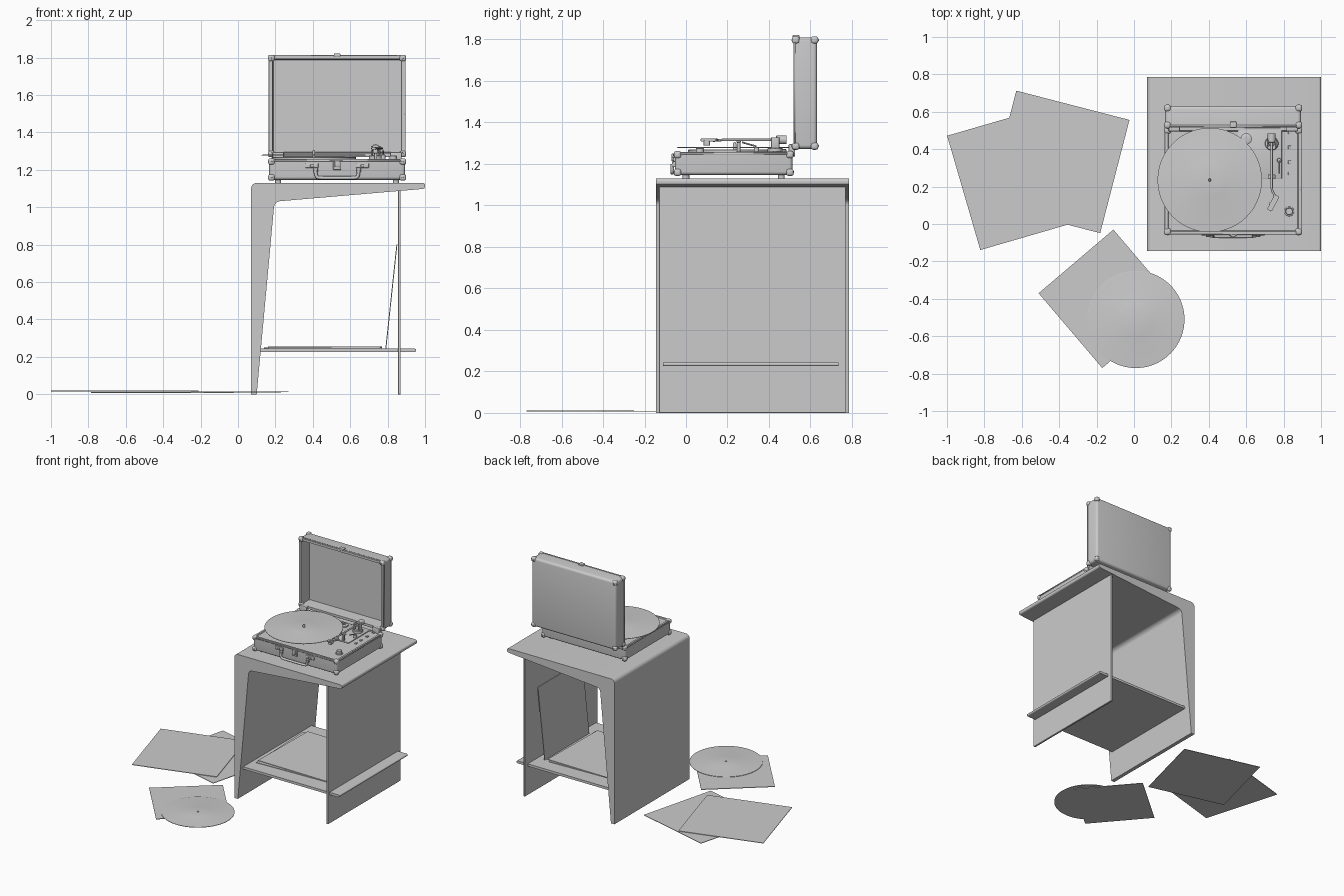
import bpy, bmesh, math
from mathutils import Matrix, Vector

if "Cube" in bpy.data.objects:
    bpy.data.objects.remove(bpy.data.objects["Cube"])

TOP = 1.13    # table top height
CX = 0.53     # centre of the player case in x


def finish(name, bm, angle=35):
    bmesh.ops.recalc_face_normals(bm, faces=bm.faces)
    me = bpy.data.meshes.new(name)
    bm.to_mesh(me)
    bm.free()
    ob = bpy.data.objects.new(name, me)
    bpy.context.collection.objects.link(ob)
    bpy.ops.object.select_all(action='DESELECT')
    ob.select_set(True)
    bpy.context.view_layer.objects.active = ob
    bpy.ops.object.shade_smooth_by_angle(angle=math.radians(angle))
    return ob


def cube(lo, hi):
    lo, hi = Vector(lo), Vector(hi)
    bm = bmesh.new()
    bmesh.ops.create_cube(bm, size=1)
    for v in bm.verts:
        v.co = (lo + hi) / 2 + v.co * (hi - lo)
    return bm


def box(name, lo, hi, r=0.0, seg=3):
    bm = cube(lo, hi)
    if r:
        bmesh.ops.bevel(bm, geom=bm.edges[:], offset=r, segments=seg, profile=0.5, affect='EDGES')
    return finish(name, bm)


def sheet(name, centre, size, rot, thick=0.004):
    s = size / 2
    bm = cube((-s, -s, -thick / 2), (s, s, thick / 2))
    bm.transform(Matrix.Translation(centre) @ Matrix.Rotation(math.radians(rot), 4, 'Z'))
    return finish(name, bm)


def lathe(name, profile, loc, axis='Z', steps=48):
    bm = bmesh.new()
    vs = [bm.verts.new((r, 0, z)) for r, z in profile]
    es = [bm.edges.new(p) for p in zip(vs, vs[1:])]
    bmesh.ops.spin(bm, geom=vs + es, cent=(0, 0, 0), axis=(0, 0, 1),
                   angle=2 * math.pi, steps=steps)
    bmesh.ops.remove_doubles(bm, verts=bm.verts, dist=1e-5)
    rot = {'Z': Matrix(), 'Y': Matrix.Rotation(math.pi / 2, 4, 'X'),
           'X': Matrix.Rotation(math.pi / 2, 4, 'Y')}[axis]
    bm.transform(Matrix.Translation(loc) @ rot)
    return finish(name, bm)


def cyl(name, r, h, loc, axis='Z', steps=32):
    b = min(r, h) * 0.15
    return lathe(name, [(0, 0), (r, 0), (r, h - b), (r - b, h), (0, h)], loc, axis, steps)


def tube(name, pts, r):
    cu = bpy.data.curves.new(name, 'CURVE')
    cu.dimensions, cu.bevel_depth, cu.bevel_resolution, cu.use_fill_caps = '3D', r, 4, True
    sp = cu.splines.new('NURBS')
    sp.points.add(len(pts) - 1)
    for p, co in zip(sp.points, pts):
        p.co = (*co, 1)
    sp.use_endpoint_u, sp.order_u = True, 3
    ob = bpy.data.objects.new(name, cu)
    bpy.context.collection.objects.link(ob)


def extrude(name, pts, y0, y1):
    # pts: (x, z, corner radius)
    loop = []
    for i, (x, z, r) in enumerate(pts):
        p = Vector((x, z))
        if not r:
            loop.append(p)
            continue
        a = Vector(pts[i - 1][:2]) - p
        b = Vector(pts[(i + 1) % len(pts)][:2]) - p
        t = r / math.tan(a.angle(b) / 2)
        a, b = p + a.normalized() * t, p + b.normalized() * t
        c = p + (a + b - 2 * p).normalized() * math.hypot(r, t)
        ang = [math.atan2(q.y - c.y, q.x - c.x) for q in (a, b)]
        d = (ang[1] - ang[0] + math.pi) % (2 * math.pi) - math.pi
        loop += [c + r * Vector((math.cos(ang[0] + d * k / 10), math.sin(ang[0] + d * k / 10)))
                 for k in range(11)]
    bm = bmesh.new()
    f = bm.faces.new([bm.verts.new((p.x, y0, p.y)) for p in loop])
    g = bmesh.ops.extrude_face_region(bm, geom=[f])['geom']
    bmesh.ops.translate(bm, verts=[v for v in g if isinstance(v, bmesh.types.BMVert)],
                        vec=(0, y1 - y0, 0))
    return finish(name, bm)


# Table: tapered bent top and leg, side panel, shelf
extrude('table_top_and_leg', [(0.07, 0, 0), (0.07, TOP, 0.03), (1.0, TOP, 0.013), (1.0, 1.099, 0.013),
                              (0.195, 1.03, 0.035), (0.10, 0, 0)], -0.145, 0.785)
box('side_panel', (0.855, -0.13, 0), (0.87, 0.77, 1.092), 0.002, 1)
extrude('shelf', [(0.115, 0.225, 0), (0.115, 0.244, 0), (0.953, 0.244, 0.009), (0.953, 0.225, 0.009)],
        -0.11, 0.735)

# Sleeves on the shelf and leaning on the panel
sheet('shelf_sleeve_lower', (0.455, 0.31, 0.2475), 0.61, 2)
sheet('shelf_sleeve_upper', (0.465, 0.315, 0.253), 0.60, -1)
extrude('leaning_sleeve', [(0.788, 0.246, 0), (0.847, 0.80, 0), (0.852, 0.80, 0), (0.793, 0.246, 0)], 0.07, 0.62)

# Sleeves and loose record on the floor
sheet('floor_sleeve_lower', (-0.405, 0.332, 0.010), 0.625, -14.5)
sheet('floor_sleeve_upper', (-0.605, 0.255, 0.018), 0.636, 16.2)
sheet('floor_sleeve_small', (-0.14, -0.40, 0.008), 0.525, 40.4)


def record(name, r, loc):
    lathe(name, [(0.008, 0), (r, 0), (r, 0.003), (r - 0.008, 0.004), (r * 0.36, 0.003),
                 (r * 0.34, 0.004), (0.008, 0.004), (0.008, 0)], loc, steps=96)


record('floor_record', 0.26, (0.01, -0.51, 0.011))

# Case base with sunken deck
X0, X1, Y0, Y1, Z0, Z1 = 0.167, 0.893, -0.053, 0.513, 1.147, 1.257


def tray(name, lo, hi, normal, wall, depth, r):
    bm = cube(lo, hi)
    n = Vector(normal)
    bm.normal_update()
    face = max(bm.faces, key=lambda f: f.normal.dot(n))
    open_edges = set(face.edges)
    bmesh.ops.bevel(bm, geom=[e for e in bm.edges if e not in open_edges], offset=r,
                    segments=4, profile=0.5, affect='EDGES')
    bm.normal_update()
    face = max(bm.faces, key=lambda f: f.normal.dot(n) * f.calc_area())
    bmesh.ops.inset_region(bm, faces=[face], thickness=wall, depth=0)
    bmesh.ops.inset_region(bm, faces=[face], thickness=0.004, depth=-depth)
    return finish(name, bm)


tray('case_base', (X0, Y0, Z0), (X1, Y1, Z1), (0, 0, 1), 0.014, 0.006, 0.016)
L0, L1, LZ0, LZ1 = 0.517, 0.632, 1.273, 1.81
tray('case_lid', (X0, L0, LZ0), (X1, L1, LZ1), (0, -1, 0), 0.018, 0.095, 0.018)

# Rim bands along the mouths of base and lid
for n, lo, hi, ax in (('base', (X0, Y0, Z1 - 0.012), (X1, Y1, Z1 - 0.004), 2),
                      ('lid', (X0, L0 + 0.004, LZ0), (X1, L0 + 0.012, LZ1), 1)):
    bm = cube([v - 0.003 * (i != ax) for i, v in enumerate(lo)],
              [v + 0.003 * (i != ax) for i, v in enumerate(hi)])
    bm.normal_update()
    bmesh.ops.delete(bm, geom=[f for f in bm.faces if abs(f.normal[ax]) > 0.9], context='FACES')
    ob = finish(n + '_rim_band', bm)
    ob.modifiers.new('thickness', 'SOLIDIFY').thickness = 0.006

# Corner guards with rivets
for part, ys, zs in (('base', (Y0, Y1), (Z0, Z1)), ('lid', (L0, L1), (LZ0, LZ1))):
    for x, sx in ((X0, 1), (X1, -1)):
        for y, sy in ((ys[0], 1), (ys[1], -1)):
            for z, sz in ((zs[0], 1), (zs[1], -1)):
                a = Vector((x - 0.006 * sx, y - 0.006 * sy, z - 0.005 * sz))
                b = Vector((x + 0.03 * sx, y + 0.03 * sy, z + 0.03 * sz))
                lo = [min(p) for p in zip(a, b)]
                hi = [max(p) for p in zip(a, b)]
                box(part + '_corner_guard', lo, hi, 0.012)
                face_y = y - 0.006 * sy
                lathe(part + '_guard_rivet', [(0, -0.003), (0.004, -0.002), (0.005, 0.003)],
                      (x + 0.014 * sx, face_y, z + 0.014 * sz), 'Y', 10)

# Feet, hinges
for x in (0.215, 0.845):
    for y in (0.0, 0.46):
        cyl('case_foot', 0.016, 0.024, (x, y, TOP - 0.001), steps=20)
    box('lid_hinge', (x - 0.03, 0.495, 1.235), (x + 0.03, 0.526, 1.295), 0.005)

# Front latches, centre clasp, lid tab, carrying handle
for x in (0.395, 0.665):
    box('latch_plate', (x - 0.035, Y0 - 0.008, 1.21), (x + 0.035, Y0 + 0.01, 1.235), 0.004)
    cyl('latch_button', 0.010, 0.016, (x, Y0, 1.2225), 'Y', 20)
    box('handle_mount', (x - 0.012 + (CX - x) * 0.15, Y0 - 0.015, 1.185),
        (x + 0.012 + (CX - x) * 0.15, Y0 + 0.005, 1.21), 0.005)
box('clasp_plate', (CX - 0.022, Y0 - 0.01, 1.20), (CX + 0.022, Y0 + 0.01, 1.245), 0.004)
box('clasp_tongue', (CX - 0.014, Y0 - 0.017, 1.215), (CX + 0.014, Y0, 1.25), 0.004)
box('lid_clasp_tab', (CX - 0.018, L0 - 0.003, 1.805), (CX + 0.018, L0 + 0.03, 1.822), 0.005)
HY = Y0 - 0.013
tube('carrying_handle', [(CX + s * x, HY, z) for s, x, z in (
    (-1, 0.115, 1.20), (-1, 0.115, 1.16), (-1, 0.085, 1.157), (0, 0, 1.157),
    (1, 0.085, 1.157), (1, 0.115, 1.16), (1, 0.115, 1.20))], 0.009)

# Platter, record, spindle
PX, PY, DK = 0.405, 0.235, Z1 - 0.006
cyl('platter', 0.225, 0.018, (PX, PY, DK), steps=64)
record('played_record', 0.279, (PX, PY, 1.277))
lathe('spindle', [(0.008, 0), (0.008, 0.045), (0.005, 0.052), (0, 0.054)], (PX, PY, DK), steps=16)

# Deck plate, adapter puck, knob, switches
box('tonearm_plate', (0.555, 0.24, DK), (0.79, 0.50, DK + 0.008), 0.003)
lathe('adapter_puck', [(0, 0), (0.030, 0), (0.030, 0.012), (0.022, 0.016), (0.010, 0.016),
                       (0.010, 0.010), (0, 0.010)], (0.60, 0.455, DK + 0.006), steps=32)
cyl('volume_knob_base', 0.026, 0.006, (0.83, 0.067, DK), steps=32)
cyl('volume_knob', 0.020, 0.026, (0.83, 0.067, DK), steps=32)
for y in (0.49, 0.41, 0.33, 0.27):
    box('deck_switch', (0.824, y - 0.009, DK), (0.84, y + 0.009, DK + 0.008), 0.002)

# Tonearm with pivot, counterweight, rest and headshell
AX, AZ = 0.736, 1.316
cyl('tonearm_pivot_base', 0.036, 0.022, (AX, 0.43, DK + 0.005))
cyl('tonearm_pivot_post', 0.016, 0.05, (AX, 0.43, DK + 0.01), steps=24)
for s in (-1, 1):
    box('gimbal_cheek', (AX + s * 0.021 - 0.004, 0.41, 1.275), (AX + s * 0.021 + 0.004, 0.45, 1.328), 0.003)
cyl('counterweight', 0.021, 0.05, (AX, 0.485, AZ), 'Y')
tube('tonearm', [(AX, 0.48, AZ), (AX, 0.40, AZ), (AX, 0.22, AZ), (AX, 0.18, AZ),
                 (AX + 0.02, 0.15, AZ - 0.002), (AX + 0.01, 0.13, AZ - 0.004)], 0.006)
bm = cube((-0.014, -0.045, -0.004), (0.014, 0.045, 0.010))
bmesh.ops.bevel(bm, geom=bm.edges[:], offset=0.004, segments=2, affect='EDGES')
bm.transform(Matrix.Translation((AX + 0.008, 0.112, AZ - 0.004)) @ Matrix.Rotation(math.radians(-28), 4, 'Z'))
finish('headshell', bm)
box('cartridge', (AX - 0.014, 0.085, 1.288), (AX + 0.01, 0.115, AZ - 0.004), 0.003)
box('arm_rest_post', (AX - 0.008, 0.245, DK), (AX + 0.008, 0.262, AZ - 0.004), 0.003)
box('arm_rest_clip', (AX - 0.02, 0.243, AZ - 0.012), (AX + 0.02, 0.264, AZ - 0.003), 0.003)
cyl('cue_lever_base', 0.012, 0.03, (AX + 0.04, 0.34, DK), steps=20)
tube('cue_lever', [(AX + 0.04, 0.34, 1.285), (AX + 0.04, 0.30, 1.295), (AX + 0.04, 0.27, 1.305)], 0.004)
